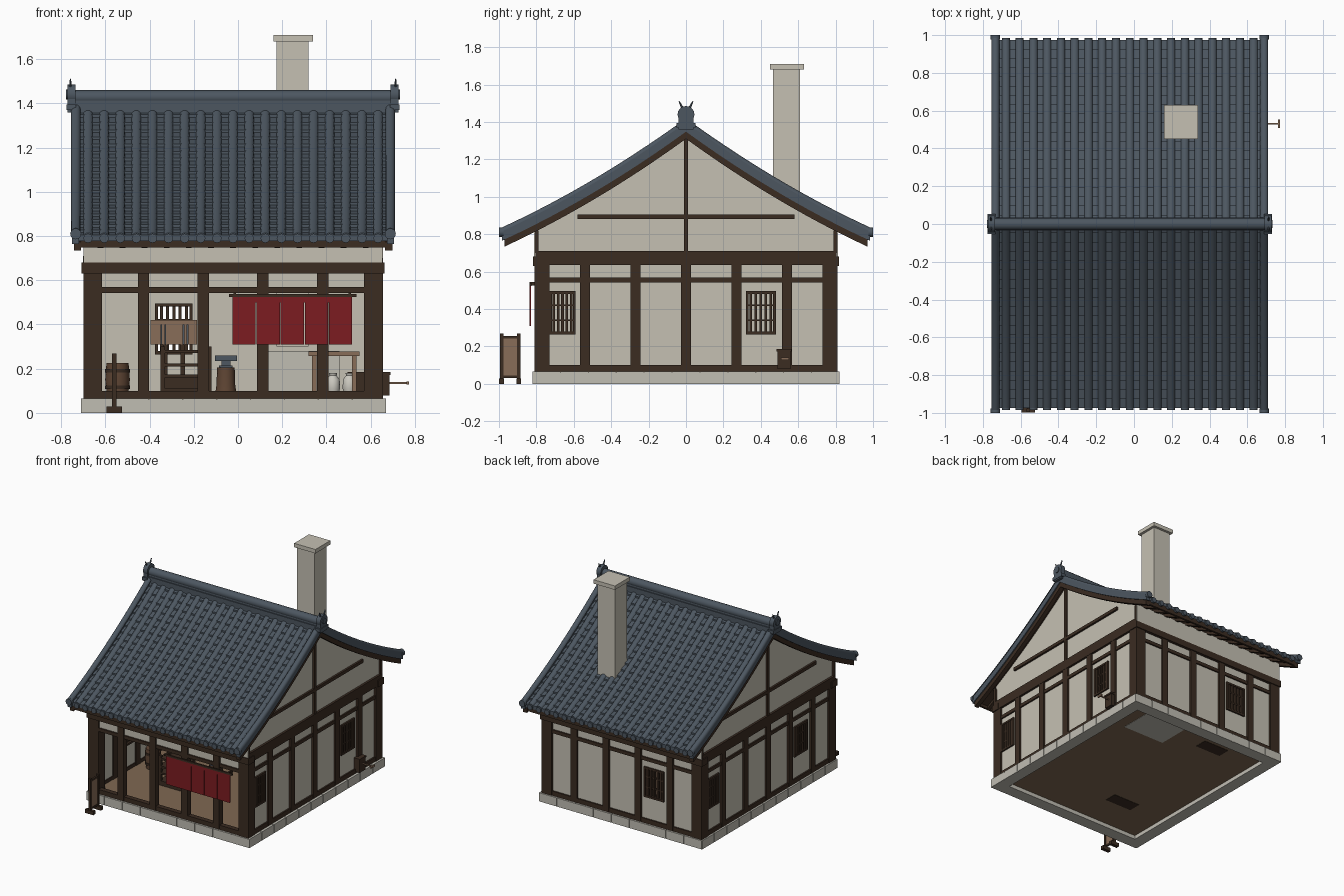
import bpy, bmesh, math
from mathutils import Matrix, Vector

if "Cube" in bpy.data.objects:
    bpy.data.objects.remove(bpy.data.objects["Cube"])

def mat(name, r, g, b):
    m = bpy.data.materials.new(name)
    m.diffuse_color = (r, g, b, 1)
    m.use_nodes = True
    m.node_tree.nodes["Principled BSDF"].inputs["Base Color"].default_value = m.diffuse_color
    return m

PLASTER = mat("plaster", 0.56, 0.53, 0.45)
STONE = mat("stone", 0.53, 0.51, 0.45)
WOOD = mat("dark_wood", 0.043, 0.025, 0.0155)
MID = mat("brown_wood", 0.115, 0.06, 0.034)
TAN = mat("tan_wood", 0.25, 0.155, 0.098)
EARTH = mat("earth_floor", 0.215, 0.14, 0.085)
TILE = mat("slate_tile", 0.073, 0.094, 0.118)
RED = mat("red_cloth", 0.20, 0.012, 0.015)
IRON = mat("iron", 0.075, 0.095, 0.12)
CLAY = mat("pale_clay", 0.60, 0.58, 0.52)

X0, X1, YW = -0.70, 0.655, 0.81      # outer faces of the timber frame
CX = (X0 + X1) / 2

def finish(name, bm, m, smooth=False):
    me = bpy.data.meshes.new(name)
    bm.to_mesh(me)
    bm.free()
    me.materials.append(m)
    ob = bpy.data.objects.new(name, me)
    bpy.context.collection.objects.link(ob)
    if smooth:
        bpy.ops.object.select_all(action='DESELECT')
        ob.select_set(True)
        bpy.context.view_layer.objects.active = ob
        bpy.ops.object.shade_smooth_by_angle(angle=math.radians(40))
    return ob

def boxes(name, items, m):
    """One object made of boxes (x0, x1, y0, y1, z0, z1)."""
    bm = bmesh.new()
    for a, b, c, d, e, f in items:
        M = Matrix.Translation(((a + b) / 2, (c + d) / 2, (e + f) / 2)) @ Matrix.Diagonal((b - a, d - c, f - e, 1))
        bmesh.ops.create_cube(bm, size=1, matrix=M)
    return finish(name, bm, m)

def lathe(name, pts, places, m, n=16, axis='z'):
    """Turned part from (radius, height) points, repeated at each place."""
    R = {'z': Matrix(), 'x': Matrix.Rotation(math.pi / 2, 4, 'Y'), 'y': Matrix.Rotation(-math.pi / 2, 4, 'X')}[axis]
    bm = bmesh.new()
    for p in places:
        M = Matrix.Translation(p) @ R
        rings = [[bm.verts.new(M @ Vector((r * math.cos(k * math.tau / n), r * math.sin(k * math.tau / n), z)))
                  for k in range(n)] for r, z in pts]
        for a, b in zip(rings, rings[1:]):
            for k in range(n):
                bm.faces.new((a[k], a[(k + 1) % n], b[(k + 1) % n], b[k]))
        bm.faces.new(rings[0][::-1])
        bm.faces.new(rings[-1])
    return finish(name, bm, m, True)

def roof(y):                          # curved top line of the roof
    y = abs(y)
    return 1.42 - 0.725 * y + 0.135 * y * y

def sweep(name, spans, top, bottom, ymax, m, n=12):
    """Slab following the roof line; bottom is an offset or, if positive, a fixed height."""
    bm = bmesh.new()
    for xa, xb in spans:
        rings = []
        for i in range(-n, n + 1):
            y = ymax * i / n
            zt, zb = roof(y) + top, bottom if bottom > 0 else roof(y) + bottom
            rings.append([bm.verts.new(v) for v in ((xa, y, zb), (xb, y, zb), (xb, y, zt), (xa, y, zt))])
        for a, b in zip(rings, rings[1:]):
            for k in range(4):
                bm.faces.new((a[k], a[(k + 1) % 4], b[(k + 1) % 4], b[k]))
        bm.faces.new(rings[0])
        bm.faces.new(rings[-1][::-1])
    bmesh.ops.recalc_face_normals(bm, faces=bm.faces)
    return finish(name, bm, m)

def tiles(name, cols, off, ymax, rows=20, lift=0.012):
    """Both slopes with the (x, height) cross-section cols; flat pans are stepped, round rolls run straight."""
    bm = bmesh.new()
    for s in (-1, 1):
        lines = []
        for i in range(rows):
            for y, l in ((ymax * i / rows, 0), (ymax * (i + 1) / rows, lift)):
                lines.append([bm.verts.new((x, s * y, roof(y) + off + (h if h > lift else max(h, l)))) for x, h in cols])
        lines.append([bm.verts.new((x, s * ymax, roof(ymax) + off - 0.015)) for x, h in cols])
        for a, b in zip(lines, lines[1:]):
            for i in range(len(cols) - 1):
                if max((a[j].co - b[j].co).length for j in (i, i + 1)) > 1e-6:
                    q = (a[i], a[i + 1], b[i + 1], b[i])
                    bm.faces.new(q if s > 0 else q[::-1])
    bmesh.ops.remove_doubles(bm, verts=bm.verts, dist=1e-5)
    return finish(name, bm, TILE, True)

def half_round(x, r):
    return [(x - r * math.cos(math.pi * k / 8), r * math.sin(math.pi * k / 8)) for k in range(9)]

def on(side, u0, u1, d0, d1, z0, z1):
    """Box on a wall: u runs along the wall, d is depth behind its outer face."""
    return {'R': (X1 - d1, X1 - d0, u0, u1, z0, z1), 'L': (X0 + d0, X0 + d1, u0, u1, z0, z1),
            'F': (u0, u1, -YW + d0, -YW + d1, z0, z1), 'B': (u0, u1, YW - d1, YW - d0, z0, z1)}[side]

# stone plinth: solid ring faced with separate blocks
PX0, PX1, PY = -0.71, 0.67, 0.82
ring = [(PX0 + .004, PX1 - .004, s * .77 - .046, s * .77 + .046, 0, .062) for s in (-1, 1)]
ring += [(a, a + .09, -.724, .724, 0, .062) for a in (PX0 + .004, PX1 - .094)]
w, d = (PX1 - PX0) / 9, 2 * PY / 11
for s in (-1, 1):
    ring += [(PX0 + w * i + .003, PX0 + w * (i + 1) - .003, s * .775 - .045, s * .775 + .045, 0, .066) for i in range(9)]
for a in (PX0, PX1 - .09):
    ring += [(a, a + .09, -PY + d * i + .003, -PY + d * (i + 1) - .003, 0, .066) for i in range(11)]
boxes("stone_plinth", ring, STONE)
boxes("earth_floor", [(-.66, .62, -.76, .76, .03, .075)], EARTH)

# walls with window openings
WZ0, WZ1 = .265, .495
windows = {'R': [(-.73, -.59), (.32, .48)], 'L': [(-.48, -.32), (.59, .73)], 'B': [(-.375, -.205)], 'F': []}
walls, frame, lattice = [], [], []
for side, holes in windows.items():
    lo, hi = (-.79, .79) if side in 'RL' else (X0 + .02, X1 - .02)
    top = .72 if side in 'RL' else .83
    if side == 'F':
        walls.append(on(side, lo, hi, .015, .035, .545, top))
    else:
        u = lo
        for a, b in holes:
            walls += [on(side, u, a, .015, .035, .07, top), on(side, a, b, .015, .035, .07, WZ0),
                      on(side, a, b, .015, .035, WZ1, top)]
            u = b
        walls.append(on(side, u, hi, .015, .035, .07, top))
    if side in 'FB':                  # plain band under the eaves
        walls.append(on(side, X0 + .002, X1 - .002, -.002, .02, .68, .825))
    # posts, rails and sills
    centres = [.27 * i for i in range(-2, 3)] if side in 'RL' else [CX + .27 * (i - 1.5) for i in range(4)]
    frame += [on(side, c - .026, c + .026, 0, .045, .07, .65) for c in centres]
    frame += [on(side, lo, hi, .004, .042, .543, .569), on(side, lo, hi, .004, .042, .066, .1)]
    frame.append(on(side, -.805, .805, -.002, .06, .635, .71) if side in 'RL'
                 else on(side, X0 - .008, X1 + .008, -.008, .06, .63, .68))
    for a, b in holes:
        frame += [on(side, a, b, .003, .042, z, z + .014) for z in (WZ0, WZ1 - .014)]
        frame += [on(side, u, u + .014, .003, .042, WZ0, WZ1) for u in (a, b - .014)]
        lattice += [on(side, u - .007, u + .007, .006, .026, WZ0, WZ1) for u in (a + (b - a) * k / 6 for k in range(1, 6))]
        lattice += [on(side, a, b, .01, .03, z - .005, z + .005) for z in (.34, .42)]
boxes("plaster_walls", walls, PLASTER)
for x in (X0, X1 - .085):
    frame += [(x, x + .085, s * .77 - .04, s * .77 + .04, .066, .68) for s in (-1, 1)]
for side in 'RL':                     # gable timbers
    frame += [on(side, -.012, .012, 0, .02, .7, 1.34), on(side, -.58, .58, 0, .02, .88, .905)]
    frame += [on(side, s * .797 - .009, s * .797 + .009, 0, .02, .7, .82) for s in (-1, 1)]
boxes("timber_frame", frame, WOOD)
boxes("window_lattice", lattice, WOOD)
sweep("gable_walls", [(X0 + .015, X0 + .035), (X1 - .035, X1 - .015)], -.08, .70, .8, PLASTER)

# roof structure and tiles
RX0, RX1 = -.755, .71
sweep("roof_deck", [(RX0 + .02, RX1 - .02)], -.05, -.082, .965, WOOD)
sweep("rafters", [(x - .013, x + .013) for x in (CX - .6 + .1 * i for i in range(13))], -.08, -.104, .955, WOOD)
sweep("barge_boards", [(RX0 + .012, RX0 + .045), (RX1 - .045, RX1 - .012)], -.07, -.11, .97, WOOD)
sweep("verge_tiles", [(RX0 + .004, RX0 + .036), (RX1 - .036, RX1 - .004)], -.02, -.072, .985, TILE)
boxes("eave_boards", [(RX0 + .02, RX1 - .02, s * .96 - .008, s * .96 + .008, .748, .775) for s in (-1, 1)], WOOD)
N = 19
pitch = (RX1 - RX0 - .08) / N
rolls = [RX0 + .04 + pitch * (i + .5) for i in range(N)]
cols = [(RX0 + .03, 0)] + [p for x in rolls for p in half_round(x, .021)] + [(RX1 - .03, 0)]
tiles("roof_tiles", cols, -.048, .975)
for side, x in (("left", RX0 + .021), ("right", RX1 - .021)):
    tiles(side + "_verge_roll", half_round(x, .021), -.022, .985, 20, 0)
lathe("eave_tile_ends", [(.021, -.012), (.021, .012)], [(x, s * .973, .79) for x in rolls for s in (-1, 1)], TILE, 12, 'y')
lathe("verge_tile_ends", [(.025, -.012), (.025, .012)],
      [(x, s * .988, .81) for x in (RX0 + .021, RX1 - .021) for s in (-1, 1)], TILE, 12, 'y')

# ridge with end ornaments
boxes("ridge_courses", [(-.74, .695, -.034, .034, 1.33, 1.40), (-.742, .697, -.028, .028, 1.39, 1.43)], TILE)
lathe("ridge_cap", [(.032, -.72), (.032, .72)], [(CX, 0, 1.428)], TILE, 12, 'x')
lathe("ridge_end_discs", [(.045, -.018), (.045, .018), (.022, .018), (.022, .024)], [(.709, 0, 1.44)], TILE, 16, 'x')
lathe("ridge_end_discs_left", [(.022, -.024), (.022, -.018), (.045, -.018), (.045, .018)], [(-.754, 0, 1.44)], TILE, 16, 'x')
boxes("ridge_end_plates", [(x - .018, x + .018, -.04, .04, 1.36, 1.44) for x in (-.754, .709)]
      + [(x - .022, x + .022, -.052, .052, 1.37, 1.395) for x in (-.754, .709)], TILE)
bm = bmesh.new()
for x in (-.758, .713):               # small paired horns
    for s in (-1, 1):
        M = Matrix.Translation((x, s * .026, 1.488)) @ Matrix.Rotation(-s * .45, 4, 'X')
        bmesh.ops.create_cone(bm, cap_ends=True, segments=6, radius1=.008, radius2=.003, depth=.05, matrix=M)
finish("ridge_horns", bm, TILE)

# forge and chimney
boxes("chimney", [(.175, .32, .465, .61, .3, 1.68), (.16, .34, .45, .63, 1.68, 1.71)], PLASTER)
boxes("forge_hearth", [(.10, .46, .44, .74, .028, .28)], STONE)

# bellows box through the right wall
boxes("bellows_box", [(.50, .685, .49, .56, .078, .175), (.495, .69, .485, .565, .172, .185)], WOOD)
boxes("bellows_handle", [(.68, .77, .526, .534, .131, .139), (.763, .773, .508, .552, .128, .142)], TAN)

# doorway curtain
boxes("curtain_panels", [(-.025 + .109 * i, .08 + .109 * i, -.836, -.829, .31, .525) for i in range(5)], RED)
boxes("curtain_top", [(-.025, .515, -.835, -.83, .50, .525)], RED)
boxes("curtain_rod", [(-.04, .535, -.838, -.826, .524, .538)] + [(x, x + .012, -.838, -.79, .526, .545) for x in (-.02, .50)], WOOD)

# standing board outside
boxes("board_stand", [(-.57, -.55, y, y + .018, 0, .268) for y in (-.995, -.903)]
      + [(-.595, -.525, y - .004, y + .022, 0, .028) for y in (-.995, -.903)]
      + [(-.567, -.553, -.99, -.89, z, z + .014) for z in (.03, .242)], WOOD)
boxes("board_panel", [(-.565, -.555, -.98, -.9, .044, .242)], TAN)

# workshop contents
lathe("barrel", [(.047, .074), (.056, .15), (.05, .225)], [(-.545, -.25, 0)], MID, 14)
lathe("barrel_hoops", [(.057, -.008), (.057, .008)], [(-.545, -.25, z) for z in (.115, .19)], WOOD, 14)
lathe("anvil_stump", [(.05, .074), (.042, .13), (.04, .205)], [(-.055, -.2, 0)], MID, 14)
boxes("anvil", [(-.085, -.025, -.225, -.175, .2, .215), (-.075, -.035, -.215, -.185, .21, .238),
                (-.105, -.005, -.225, -.175, .235, .26)], IRON)
boxes("work_table", [(.32, .55, -.4, -.25, .258, .277)] + [(x, x + .02, y, y + .02, .07, .26)
      for x in (.335, .515) for y in (-.39, -.28)], TAN)
lathe("jars", [(.02, .074), (.032, .11), (.03, .15), (.016, .17), (.019, .18)], [(.43, .1, 0), (.505, .15, 0)], CLAY, 14)
boxes("storage_rack", [(-.35, -.12, -.46, -.34, z, z + .014) for z in (.16, .21, .27)] + [(-.35, -.12, -.46, -.36, .028, .11)]
      + [(x, x + .02, y, y + .02, .07, .3) for x in (-.35, -.14) for y in (-.46, -.36)], WOOD)
boxes("tool_board", [(-.395, -.185, .60, .615, .31, .42)], TAN)
boxes("tool_bench", [(-.34, -.12, .56, .66, .028, .17)], WOOD)
boxes("tool_board_legs", [(x, x + .02, .602, .616, .07, .32) for x in (-.34, -.26)], WOOD)
boxes("hanging_tongs", [(x + k, x + k + .007, .59, .598, .31, .40) for x in (-.35, -.25) for k in (0, .018)], IRON)
